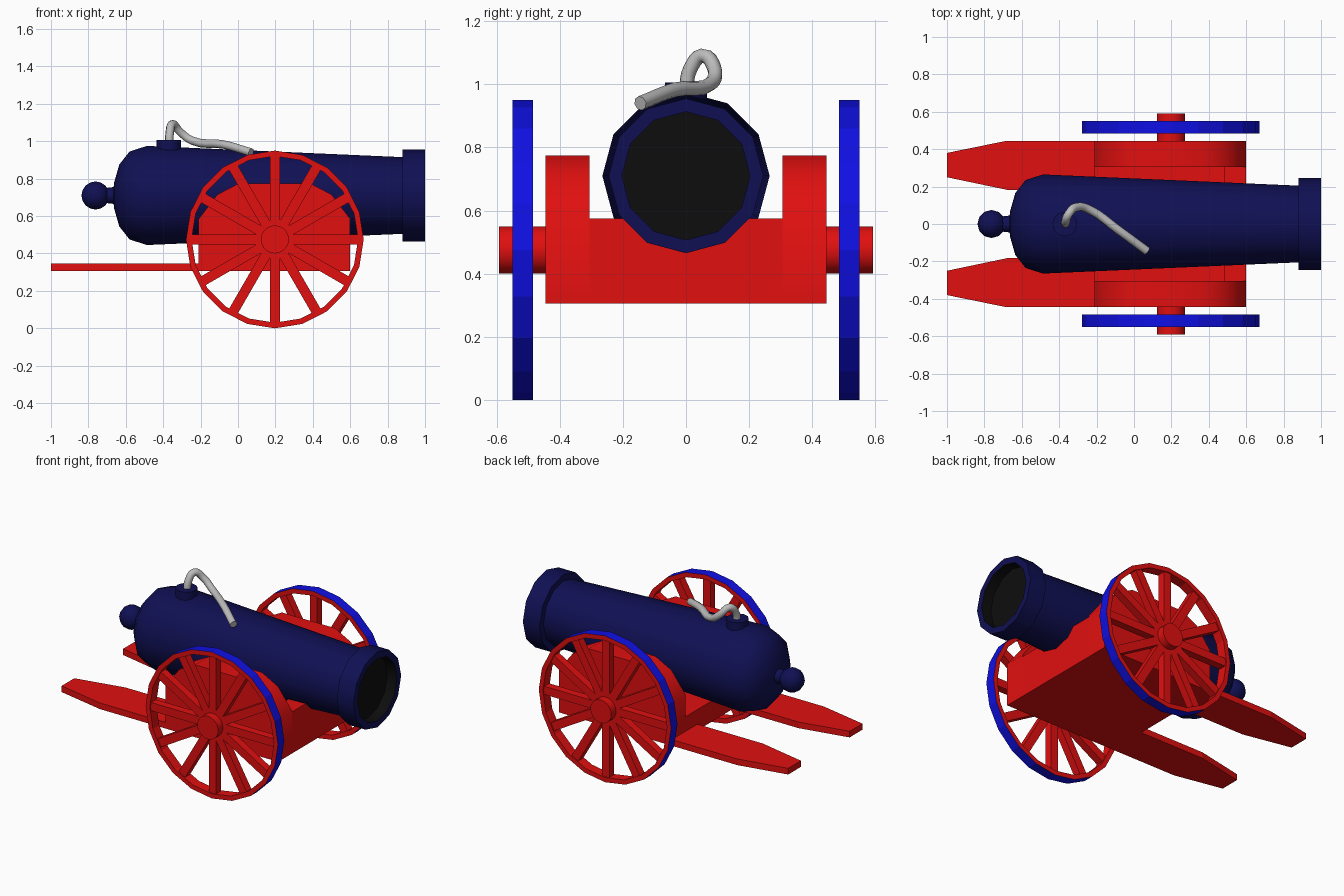
import bpy, bmesh, math
from mathutils import Vector, Matrix

if "Cube" in bpy.data.objects:
    bpy.data.objects.remove(bpy.data.objects["Cube"])


def mat(name, rgb):
    m = bpy.data.materials.new(name)
    m.diffuse_color = (*rgb, 1)
    m.use_nodes = True
    m.node_tree.nodes["Principled BSDF"].inputs["Base Color"].default_value = m.diffuse_color
    return m


RED = mat("red paint", (0.75, 0.005, 0.005))
BLUE = mat("blue tyre", (0.005, 0.005, 0.78))
NAVY = mat("navy iron", (0.005, 0.005, 0.088))
BLACK = mat("black bore", (0.004, 0.004, 0.004))
GREY = mat("grey fuse", (0.5, 0.5, 0.5))


def finish(bm, name, mats, smooth=None):
    bmesh.ops.recalc_face_normals(bm, faces=bm.faces)
    me = bpy.data.meshes.new(name)
    bm.to_mesh(me)
    bm.free()
    for m in mats:
        me.materials.append(m)
    ob = bpy.data.objects.new(name, me)
    bpy.context.collection.objects.link(ob)
    if smooth:
        bpy.ops.object.select_all(action='DESELECT')
        bpy.context.view_layer.objects.active = ob
        ob.select_set(True)
        bpy.ops.object.shade_smooth_by_angle(angle=math.radians(smooth))
    return ob


def lathe_x(bm, profile, n, cy=0, cz=0, closed=False):
    """Revolve (x, radius) points about an x-parallel axis."""
    rings = []
    for x, r in profile:
        rings.append([bm.verts.new((x, cy + r * math.cos(2 * math.pi * k / n),
                                    cz + r * math.sin(2 * math.pi * k / n))) for k in range(n)])
    for a, b in zip(rings, rings[1:]):
        for k in range(n):
            j = (k + 1) % n
            bm.faces.new((a[k], a[j], b[j], b[k]))
    bm.faces.new(rings[0])
    bm.faces.new(rings[-1])


def prism(bm, pts, axis, lo, hi):
    """Extrude an outline: (x, z) along y, or (x, y) along z."""
    def put(p, h):
        return (p[0], h, p[1]) if axis == 'y' else (p[0], p[1], h)
    a = [bm.verts.new(put(p, lo)) for p in pts]
    b = [bm.verts.new(put(p, hi)) for p in pts]
    bm.faces.new(a)
    bm.faces.new(b)
    for i in range(len(pts)):
        j = (i + 1) % len(pts)
        bm.faces.new((a[i], a[j], b[j], b[i]))


def rect(x0, x1, y0, y1):
    return [(x0, y0), (x1, y0), (x1, y1), (x0, y1)]


# Barrel with muzzle ring and recessed bore
AX = 0.71
bm = bmesh.new()
lathe_x(bm, [(-0.71, 0.04), (-0.665, 0.045), (-0.662, 0.07), (-0.635, 0.165), (-0.58, 0.235),
             (-0.487, 0.265), (0.88, 0.205), (0.88, 0.245), (1.0, 0.245),
             (1.0, 0.203), (0.93, 0.203)], 12, cz=AX)
for f in bm.faces:
    c = f.calc_center_median()
    if c.x > 0.9 and all(math.hypot(v.co.y, v.co.z - AX) < 0.21 for v in f.verts):
        f.material_index = 1
finish(bm, "barrel", [NAVY, BLACK], 40)

# Rear knob
bm = bmesh.new()
bmesh.ops.create_uvsphere(bm, u_segments=12, v_segments=8, radius=0.075,
                          matrix=Matrix.Translation((-0.762, 0, AX)))
finish(bm, "rear_knob", [NAVY], 50)

# Fuse socket
bm = bmesh.new()
bmesh.ops.create_cone(bm, cap_ends=True, segments=12, radius1=0.066, radius2=0.066, depth=0.1,
                      matrix=Matrix.Translation((-0.37, 0, 0.956)))
finish(bm, "fuse_socket", [NAVY], 40)

# Fuse cord: a smooth curve swept with a round section
cu = bpy.data.curves.new("fuse_cord", 'CURVE')
cu.dimensions = '3D'
cu.bevel_depth = 0.023
cu.bevel_resolution = 2
cu.use_fill_caps = True
cu.resolution_u = 4
path = [(-0.367, 0, 0.985), (-0.365, 0.012, 1.045), (-0.35, 0.052, 1.091), (-0.31, 0.09, 1.05),
        (-0.245, 0.08, 1.003), (-0.08, -0.035, 0.983), (0.07, -0.145, 0.94)]
sp = cu.splines.new('BEZIER')
sp.bezier_points.add(len(path) - 1)
for p, co in zip(sp.bezier_points, path):
    p.co = co
    p.handle_left_type = p.handle_right_type = 'AUTO'
cu.materials.append(GREY)
fuse = bpy.data.objects.new("fuse_cord", cu)
bpy.context.collection.objects.link(fuse)

# Carriage bed and front crosspiece
bm = bmesh.new()
prism(bm, rect(-0.21, 0.6, 0.305, 0.44), 'y', -0.305, 0.305)
prism(bm, rect(0.48, 0.6, 0.44, 0.575), 'y', -0.305, 0.305)
finish(bm, "carriage_bed", [RED])

WX, WZ, WR = 0.197, 0.475, 0.475
for side, s in (("left", 1), ("right", -1)):
    # Side cheek with rounded top
    bm = bmesh.new()
    prism(bm, [(-0.21, 0.305), (0.6, 0.305), (0.6, 0.585), (0.5, 0.715), (0.385, 0.775),
               (0.005, 0.775), (-0.11, 0.715), (-0.21, 0.585)], 'y', s * 0.305, s * 0.445)
    finish(bm, side + "_cheek", [RED], 40)

    # Trail plank
    bm = bmesh.new()
    prism(bm, [(-0.2, s * 0.183), (-0.2, s * 0.445), (-0.68, s * 0.445), (-1.0, s * 0.38),
               (-1.0, s * 0.25), (-0.68, s * 0.183)], 'z', 0.305, 0.345)
    finish(bm, side + "_trail", [RED])

    # Wheel: rim (blue tread), spokes
    bm = bmesh.new()
    n, ring = 20, []
    for k in range(n):
        a = 2 * math.pi * k / n
        ring.append([bm.verts.new((WX + r * math.cos(a), s * y, WZ + r * math.sin(a)))
                     for r, y in ((WR, 0.485), (WR, 0.55), (WR - 0.03, 0.55), (WR - 0.03, 0.485))])
    for k in range(n):
        a, b = ring[k], ring[(k + 1) % n]
        for i in range(4):
            j = (i + 1) % 4
            f = bm.faces.new((a[i], a[j], b[j], b[i]))
            f.material_index = 1 if i == 0 else 0
    for k in range(12):
        m = (Matrix.Translation((WX, s * 0.5175, WZ)) @ Matrix.Rotation(k * math.pi / 6, 4, 'Y')
             @ Matrix.Translation((0.25, 0, 0)) @ Matrix.Diagonal((0.4, 0.05, 0.053, 1)))
        bmesh.ops.create_cube(bm, size=1, matrix=m)
    finish(bm, side + "_wheel", [RED, BLUE])

    # Axle end
    bm = bmesh.new()
    bmesh.ops.create_cone(bm, cap_ends=True, segments=20, radius1=0.075, radius2=0.075, depth=0.16,
                          matrix=Matrix.Translation((WX, s * 0.512, WZ)) @ Matrix.Rotation(math.pi / 2, 4, 'X'))
    finish(bm, side + "_axle", [RED], 40)
